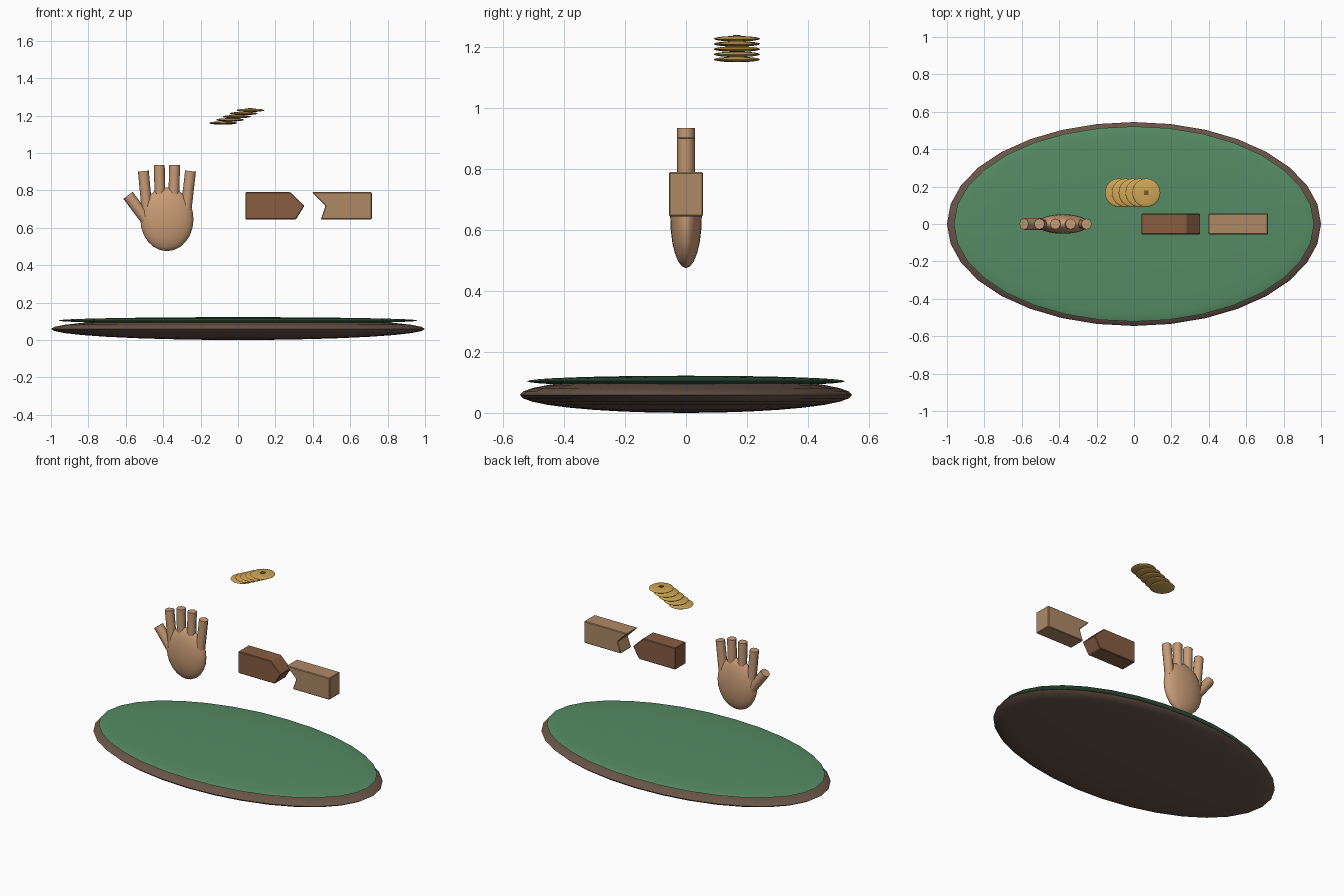
import bpy, bmesh, math
from mathutils import Vector

if "Cube" in bpy.data.objects:
    bpy.data.objects.remove(bpy.data.objects["Cube"])


def material(name, rgb):
    m = bpy.data.materials.new(name)
    m.diffuse_color = (*rgb, 1)
    m.use_nodes = True
    m.node_tree.nodes["Principled BSDF"].inputs["Base Color"].default_value = m.diffuse_color
    return m


WOOD = material("dark_wood", (0.14, 0.09, 0.065))
FELT = material("green_felt", (0.09, 0.26, 0.13))
SKIN = material("skin", (0.58, 0.33, 0.18))
BROWN = material("brown_block", (0.25, 0.11, 0.055))
TAN = material("tan_block", (0.42, 0.25, 0.13))
GOLD = material("gold", (0.62, 0.38, 0.09))
DARK = material("dark_gold", (0.16, 0.10, 0.03))


def finish(name, mat, smooth=True):
    o = bpy.context.object
    o.name = name
    o.data.materials.append(mat)
    if smooth:
        bpy.ops.object.shade_smooth_by_angle(angle=math.radians(50))
    return o


def ellipsoid(name, center, radii, mat, segments=32, rings=16):
    bpy.ops.mesh.primitive_uv_sphere_add(segments=segments, ring_count=rings, location=center)
    bpy.context.object.scale = radii
    bpy.ops.object.transform_apply(location=False, rotation=False)
    return finish(name, mat)


def rod(name, start, end, radius, mat, sides=8):
    a, b = Vector((start[0], 0, start[1])), Vector((end[0], 0, end[1]))
    d = b - a
    bpy.ops.mesh.primitive_cylinder_add(vertices=sides, radius=radius, depth=d.length,
                                        location=(a + b) / 2,
                                        rotation=(0, math.atan2(d.x, d.z), 0))
    return finish(name, mat)


def prism(name, profile, half_depth, mat):
    """Extrude an x-z outline along y, with a tiny edge bevel."""
    bm = bmesh.new()
    face = bm.faces.new([bm.verts.new((x, -half_depth, z)) for x, z in profile])
    ext = bmesh.ops.extrude_face_region(bm, geom=[face])
    verts = [v for v in ext["geom"] if isinstance(v, bmesh.types.BMVert)]
    bmesh.ops.translate(bm, verts=verts, vec=(0, 2 * half_depth, 0))
    bmesh.ops.recalc_face_normals(bm, faces=bm.faces)
    mesh = bpy.data.meshes.new(name)
    bm.to_mesh(mesh)
    bm.free()
    o = bpy.data.objects.new(name, mesh)
    bpy.context.collection.objects.link(o)
    mesh.materials.append(mat)
    bevel = o.modifiers.new("edge_bevel", "BEVEL")
    bevel.width = 0.004
    bevel.segments = 1
    return o


# Oval base with a felt top
ellipsoid("base", (0, 0, 0.059), (1, 0.545, 0.059), WOOD)
ellipsoid("felt_top", (0, 0, 0.104), (0.963, 0.522, 0.018), FELT)

# Open hand: palm, four fingers, thumb
ellipsoid("palm", (-0.38, 0, 0.645), (0.142, 0.052, 0.17), SKIN, 24, 12)
fingers = [((-0.487, 0.70), (-0.506, 0.903)),
           ((-0.416, 0.73), (-0.421, 0.935)),
           ((-0.344, 0.73), (-0.339, 0.935)),
           ((-0.277, 0.70), (-0.254, 0.903))]
for i, (base, tip) in enumerate(fingers):
    rod(f"finger_{i + 1}", base, tip, 0.029, SKIN)
rod("thumb", (-0.492, 0.645), (-0.588, 0.773), 0.031, SKIN)

# Broken block: pointed half and notched half
prism("pointed_block", [(0.04, 0.645), (0.31, 0.645), (0.355, 0.717),
                        (0.28, 0.79), (0.04, 0.79)], 0.056, BROWN)
prism("notched_block", [(0.443, 0.645), (0.716, 0.645), (0.716, 0.79),
                        (0.396, 0.79), (0.468, 0.717)], 0.056, TAN)

# Fanned coins with a square centre mark on the top one
for i in range(5):
    ellipsoid(f"coin_{i + 1}", (-0.08 + 0.0365 * i, 0.167, 1.16 + 0.017 * i),
              (0.075, 0.076, 0.009), GOLD, 24, 12)
bpy.ops.mesh.primitive_cube_add(size=1, location=(0.066, 0.167, 1.234))
bpy.context.object.scale = (0.024, 0.024, 0.014)
bpy.ops.object.transform_apply(location=False, rotation=False)
finish("coin_square_mark", DARK, smooth=False)
